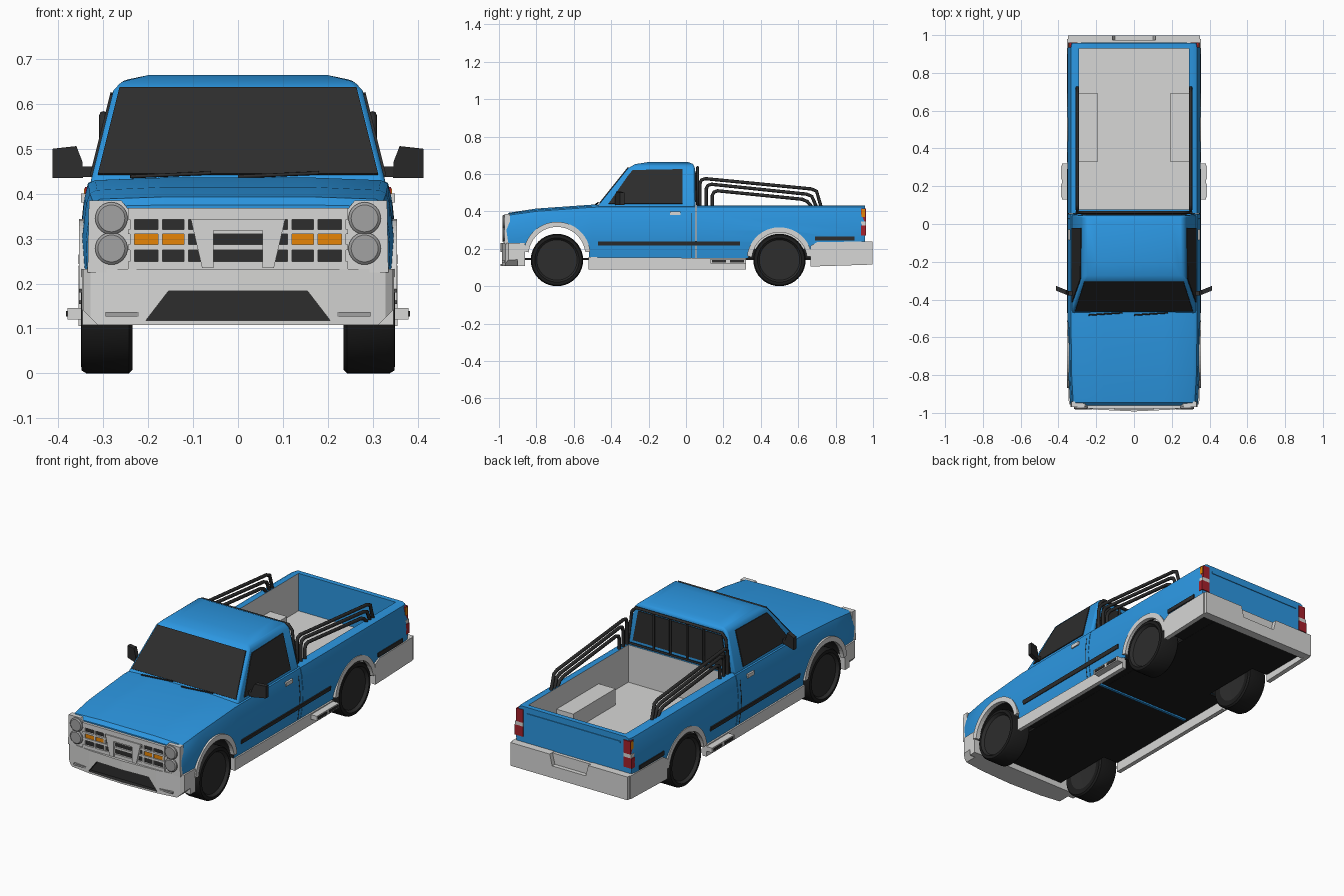
import bpy, bmesh, math
from mathutils import Vector

if "Cube" in bpy.data.objects:
    bpy.data.objects.remove(bpy.data.objects["Cube"])


def material(name, r, g, b):
    m = bpy.data.materials.new(name)
    m.use_nodes = True
    m.diffuse_color = (r, g, b, 1)
    m.node_tree.nodes["Principled BSDF"].inputs["Base Color"].default_value = (r, g, b, 1)
    return m


BLUE = material("blue_paint", .025, .31, .76)
GREY = material("light_grey", .68, .68, .67)
DARK = material("charcoal", .026, .026, .026)
BLACK = material("black", .012, .012, .012)
LAMP = material("lamp_grey", .36, .36, .36)
ORANGE = material("orange", .85, .25, .002)
RED = material("red", .38, .015, .025)


def finish(name, bm, *mats):
    bmesh.ops.recalc_face_normals(bm, faces=bm.faces[:])
    me = bpy.data.meshes.new(name)
    bm.to_mesh(me)
    bm.free()
    for m in mats:
        me.materials.append(m)
    ob = bpy.data.objects.new(name, me)
    bpy.context.collection.objects.link(ob)
    return ob


def activate(ob):
    bpy.ops.object.select_all(action='DESELECT')
    ob.select_set(True)
    bpy.context.view_layer.objects.active = ob


def smooth(ob, angle=32):
    activate(ob)
    bpy.ops.object.shade_smooth_by_angle(angle=math.radians(angle))


def loft(name, rings, *mats):
    bm = bmesh.new()
    vs = [[bm.verts.new(p) for p in r] for r in rings]
    n = len(vs[0])
    for a, b in zip(vs, vs[1:]):
        for i in range(n):
            bm.faces.new((a[i], a[(i + 1) % n], b[(i + 1) % n], b[i]))
    bm.faces.new(vs[0])
    bm.faces.new(vs[-1])
    return finish(name, bm, *mats)


def prism(name, pts, axis, a, b, *mats):
    put = {'x': lambda p, d: (d, *p), 'y': lambda p, d: (p[0], d, p[1]), 'z': lambda p, d: (*p, d)}[axis]
    return loft(name, [[put(p, d) for p in pts] for d in (a, b)], *mats)


def box(name, x0, x1, y0, y1, z0, z1, *mats):
    return prism(name, [(x0, y0), (x1, y0), (x1, y1), (x0, y1)], 'z', z0, z1, *mats)


def circle(cy, cz, r, n=32, start=0, sweep=2 * math.pi):
    return [(cy + r * math.cos(start + sweep * i / n), cz + r * math.sin(start + sweep * i / n)) for i in range(n)]


def panel(name, pts, mat, t=.005):
    """Thin plate raised outward from a surface."""
    p = [Vector(q) for q in pts]
    n = (p[1] - p[0]).cross(p[2] - p[0]).normalized()
    if n.dot(p[0] - Vector((0, 0, .3))) < 0:
        n = -n
    return loft(name, [[q - n * .002 for q in p], [q + n * t for q in p]], mat)


def cut(ob, cutter):
    mod = ob.modifiers.new("cut", 'BOOLEAN')
    mod.object, mod.operation, mod.solver = cutter, 'DIFFERENCE', 'EXACT'
    activate(ob)
    bpy.ops.object.modifier_apply(modifier=mod.name)
    bpy.data.objects.remove(cutter)


def tube(name, pts, mat, r=.009, closed=False):
    cu = bpy.data.curves.new(name, 'CURVE')
    cu.dimensions, cu.bevel_depth, cu.bevel_resolution = '3D', r, 2
    sp = cu.splines.new('POLY')
    sp.points.add(len(pts) - 1)
    for q, p in zip(sp.points, pts):
        q.co = (*p, 1)
    sp.use_cyclic_u = closed
    cu.use_fill_caps = True
    cu.materials.append(mat)
    ob = bpy.data.objects.new(name, cu)
    bpy.context.collection.objects.link(ob)


SIDES = (("left", 1), ("right", -1))
SIDE = [(.336, .15), (.349, .24), (.351, .30), (.342, .39)]
FRONT, REAR = (-.69, .165, .172), (.5, .14, .168)   # arch centre y, z, radius


def section(y, inset, top, crown):
    half = [(x - inset, min(z, top - .03)) for x, z in SIDE]
    half += [(.334 - inset, top - .008), (.318 - inset, top), (.16, top + crown)]
    return [(x, y, z) for x, z in half] + [(-x, y, z) for x, z in reversed(half)]


def paint_arch(ob, arch):
    for f in ob.data.polygons:
        vs = [ob.data.vertices[i].co for i in f.vertices]
        if all(abs(math.hypot(v.y - arch[0], v.z - arch[1]) - arch[2]) < .004 for v in vs):
            f.material_index = 1


# Hood and lower cab
body = loft("front_body", [section(*s) for s in (
    (-.962, .018, .372, .003), (-.945, .012, .388, .005), (-.8, .004, .408, .007),
    (-.5, 0, .43, .006), (.052, 0, .432, 0))], BLUE, BLACK)
cut(body, prism("arch_cutter", circle(*FRONT), 'x', -.5, .5, BLACK))
paint_arch(body, FRONT)
smooth(body)

# Cargo bed with grey lining
bed = loft("cargo_bed", [section(y, i, .432, 0) for y, i in ((.055, 0), (.93, 0), (.957, .006))], BLUE, BLACK, GREY)
for _, s in SIDES:
    cut(bed, prism("arch_cutter", circle(*REAR), 'x', .2 * s, .5 * s, BLACK))
cut(bed, box("bed_cutter", -.29, .29, .078, .93, .23, .6, BLUE))
paint_arch(bed, REAR)
for f in bed.data.polygons:
    c = f.center
    if abs(c.x) < .292 and .07 < c.y < .92 and .225 < c.z < .42 and f.material_index != 1:
        f.material_index = 2
smooth(bed)


# Cab greenhouse
def cab_x(z):
    return .33 - (z - .42) * .25


def cab_y(z):
    return -.478 + (z - .42) * .8


rings = [(.42, -.478, .05, .33), (.63, -.31, .047, .2775), (.652, -.275, .04, .257), (.664, -.2, .01, .2)]
cab = loft("cab", [[(-x, f, z), (x, f, z), (x, b, z), (-x, b, z)] for z, f, b, x in rings], BLUE)
bev = cab.modifiers.new("soft_edges", 'BEVEL')
bev.width, bev.segments, bev.limit_method = .01, 2, 'ANGLE'
smooth(cab, 40)

# Glass
lo, hi = .442, .634
panel("windshield", [(-.312, cab_y(lo), lo), (.312, cab_y(lo), lo), (.264, cab_y(hi), hi), (-.264, cab_y(hi), hi)], DARK)
panel("rear_window", [(-.28, .05, .45), (.28, .05, .45), (.25, .047, .615), (-.25, .047, .615)], DARK)
for name, s in SIDES:
    panel(name + "_side_window", [(s * cab_x(z), y, z) for y, z in
          ((-.415, .44), (-.31, .59), (-.285, .62), (-.02, .625), (-.02, .44))], DARK)
    x = .12 * s - .12
    tube(name + "_wiper", [(x, -.482, .438), (x + .18, -.47, .446)], DARK, .004)

# Rear window guard
tube("guard_frame", [(-.303, .062, .435), (-.28, .062, .61), (-.257, .062, .635), (.257, .062, .635),
                     (.28, .062, .61), (.303, .062, .435)], DARK, .008, True)
for x in (-.15, -.05, .05, .15):
    tube("guard_bar", [(x, .062, .435), (x, .062, .635)], DARK, .006)

# Underside
box("floor_pan", -.23, .23, -.955, .95, .14, .152, BLACK)
for y0, y1 in ((-.955, -.862), (-.518, .33), (.67, .95)):
    box("floor_side", -.328, .328, y0, y1, .141, .151, BLACK)
box("seam_crossmember", -.3, .3, .043, .057, .132, .15, BLUE)

for name, s in SIDES:
    # Wheels
    for end, y in (("front", -.69), ("rear", .5)):
        prof = [(.24, .1), (.235, .132), (.243, .14), (.338, .14), (.348, .134), (.35, .118), (.335, .108)]
        w = loft(f"{name}_{end}_wheel", [[(s * x, *p) for p in circle(y, .14, r, 40)] for x, r in prof], BLACK, DARK)
        for f in w.data.polygons:
            if max(math.hypot(w.data.vertices[i].co.y - y, w.data.vertices[i].co.z - .14) for i in f.vertices) < .12:
                f.material_index = 1
        smooth(w)
    # Arch lips
    for arch, lip in ((FRONT, .02), (REAR, .02)):
        y, z, r = arch
        arc = circle(y, z, r + .007, 24, .1, math.pi - .1) + circle(y, z, r - lip, 24, math.pi - .1, .1 - math.pi)
        prism(name + "_arch_lip", arc, 'x', s * .33, s * .354, GREY)
    # Sills and steps
    prism(name + "_sill", [(-.52, .09), (.32, .09), (.32, .15), (-.52, .155)], 'x', s * .322, s * .345, GREY)
    box(name + "_step", s * .34, s * .38, .13, .32, .12, .145, GREY)
    for y in (.14, .235):
        box(name + "_step_slot", s * .379, s * .383, y, y + .075, .126, .139, DARK)
    # Side stripes, door seams, handle
    panel(name + "_door_stripe", [(s * x, y, z) for y, z, x in ((-.47, .218, .346), (.29, .218, .346), (.29, .24, .35), (-.47, .24, .35))], DARK)
    panel(name + "_bed_stripe", [(s * .35, y, z) for y, z in ((.69, .243), (.9, .243), (.9, .265), (.69, .265))], DARK)
    for (x0, z0), (x1, z1) in zip(SIDE, SIDE[1:]):
        panel(name + "_door_seam", [(s * x0, .026, z0), (s * x0, .03, z0), (s * x1, .03, z1), (s * x1, .026, z1)], DARK, .001)
    box(name + "_door_handle", s * .335, s * .35, -.085, -.03, .38, .4, GREY)
    # Mirrors, swept back outward
    shape = [(.345, .435), (.413, .435), (.413, .5), (.36, .506), (.346, .47)]
    loft(name + "_mirror", [[(s * x, y + (x - .345) * .4, z) for x, z in shape] for y in (-.38, -.355)], DARK)
    box(name + "_mirror_arm", s * .31, s * .35, -.378, -.356, .437, .46, DARK)
    # Bed wheel wells and sport bars
    box(name + "_wheel_well", s * .19, s * .295, .33, .69, .2, .318, GREY)
    for i, (h, h2) in enumerate(((.575, .52), (.545, .492), (.51, .465))):
        y0, y1 = .075 + .033 * i, .71 - .025 * i
        tube(name + "_sport_bar", [(s * .3, y, z) for y, z in (
            (y0, .425), (y0, h - .025), (y0 + .008, h - .007), (y0 + .028, h),
            (y1 - .04, h2), (y1 - .012, h2 - .012), (y1 + .012, .425))], DARK)
    # Tail lamps
    for z0, z1, x, m in ((.27, .325, .3495, RED), (.325, .345, .346, GREY), (.345, .415, .341, RED)):
        box(name + "_tail_lamp", s * .3, s * x, .935, .962, z0, z1, m)
    box(name + "_tail_marker", s * .33, s * .343, .937, .957, .37, .412, ORANGE)
    # Headlamps
    prism(name + "_lamp_housing", [(s * .24, .225), (s * .335, .225), (s * .332, .385), (s * .26, .385), (s * .24, .36)], 'y', -.97, -.94, GREY)
    for z in (.278, .345):
        lamp = loft(name + "_headlamp", [[(x, y, zz) for x, zz in circle(s * .282, z, r)]
                    for y, r in ((-.96, .036), (-.977, .036), (-.982, .03))], LAMP)
        smooth(lamp)
    # Grille bars and indicators
    for x in (.113, .175):
        box(name + "_indicator", s * x, s * (x + .06), -.97, -.96, .287, .311, ORANGE)
    for x in (.115, .173, .236):
        box(name + "_grille_post", s * (x - .005), s * (x + .005), -.975, -.955, .24, .35, GREY)
    prism(name + "_grille_shield", [(s * .105, .343), (s * .055, .343), (s * .055, .235), (s * .08, .235)], 'y', -.982, -.955, GREY)
    # Bumper ends
    prism(name + "_rear_bumper_wing", [(.665, .105), (.98, .115), (.98, .24), (.7, .235), (.665, .215)], 'x', s * .33, s * .355, GREY)
    box(name + "_fog_slot", s * .22, s * .295, -.983, -.95, .127, .137, LAMP)

# Grille
box("grille_back", -.25, .25, -.966, -.94, .235, .36, DARK)
for z, h in ((.355, .013), (.315, .005), (.281, .006), (.238, .011)):
    box("grille_bar", -.245, .245, -.976, -.955, z - h, z + h, GREY)
box("shield_top", -.06, .06, -.982, -.955, .318, .343, GREY)

# Front bumper shell with dark intake and chamfered lower corners
plan = [(.348, -.86), (.345, -.95), (.328, -.965), (.2, -.983), (0, -.992)]
bumper = prism("front_bumper", plan + [(-x, y) for x, y in reversed(plan[:-1])], 'z', .108, .232, GREY, DARK)
cut(bumper, prism("intake_cutter", [(-.205, .118), (.205, .118), (.155, .183), (-.155, .183)], 'y', -1.1, -.966, DARK))
for f in bumper.data.polygons:
    if f.center.y < -.95 and all(abs(v.x) < .21 and .117 < v.z < .184
                                 for v in (bumper.data.vertices[i].co for i in f.vertices)):
        f.material_index = 1
for _, s in SIDES:
    cut(bumper, prism("corner_cutter", [(s * .305, .1), (s * .4, .1), (s * .4, .2), (s * .345, .14)], 'y', -1.1, -.9, GREY))

# Rear bumper with plate recess, tailgate crease
notch = [(-.35, .115), (.35, .115), (.35, .24), (.115, .24), (.1, .18), (-.1, .18), (-.115, .24), (-.35, .24)]
prism("rear_bumper", notch, 'y', .95, .998, GREY)
box("plate_recess", -.12, .12, .95, .975, .17, .238, GREY)
box("tailgate_crease", -.28, .28, .95, .961, .39, .4, BLUE)
